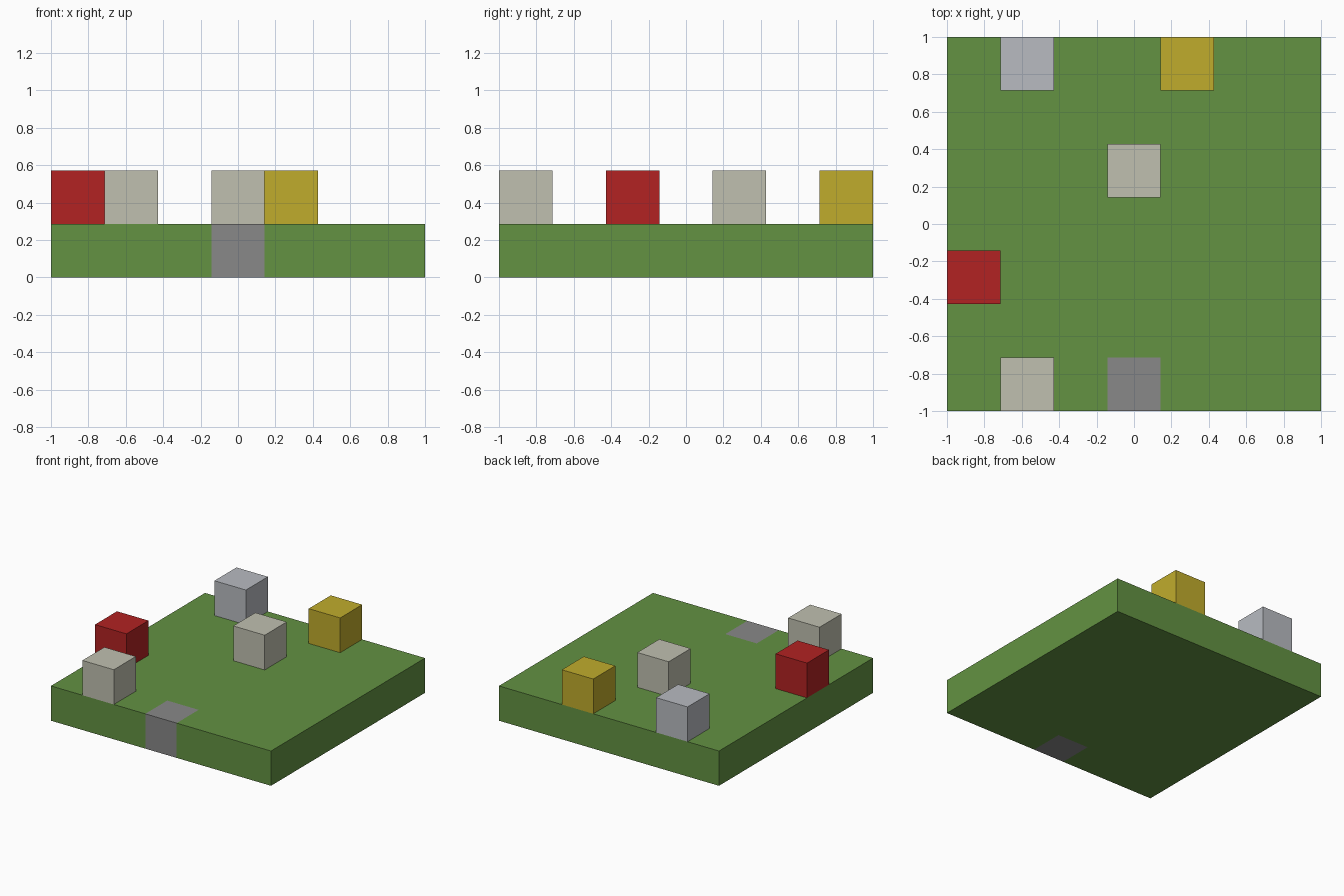
import bpy
import bmesh
from mathutils import Vector

if "Cube" in bpy.data.objects:
    bpy.data.objects.remove(bpy.data.objects["Cube"], do_unlink=True)

CELLS = 7
S = 2 / CELLS  # edge of one block


def material(name, rgb):
    """Flat material from 0-255 display colour, stored as linear values."""
    linear = [((c / 255 + 0.055) / 1.055) ** 2.4 for c in rgb]
    mat = bpy.data.materials.new(name)
    mat.use_nodes = True
    mat.diffuse_color = (*linear, 1)
    mat.node_tree.nodes["Principled BSDF"].inputs["Base Color"].default_value = (*linear, 1)
    return mat


grass = material("grass green", (99, 146, 66))
stone = material("path grey", (136, 136, 136))
beige = material("warm beige", (192, 192, 176))
silver = material("cool silver", (184, 187, 193))
red = material("deep red", (178, 34, 34))
yellow = material("mustard yellow", (192, 172, 44))


def add_object(name, bm, *mats):
    mesh = bpy.data.meshes.new(name)
    bm.to_mesh(mesh)
    bm.free()
    for mat in mats:
        mesh.materials.append(mat)
    obj = bpy.data.objects.new(name, mesh)
    bpy.context.collection.objects.link(obj)
    return obj


def box(size, centre):
    bm = bmesh.new()
    bmesh.ops.create_cube(bm, size=1)
    bmesh.ops.scale(bm, vec=size, verts=bm.verts)
    bmesh.ops.translate(bm, vec=centre, verts=bm.verts)
    return bm


# Ground slab, cut along the borders of the path cell at its front edge
bm = box((2, 2, S), (0, 0, S / 2))
for point, normal in (((-S / 2, 0, 0), (1, 0, 0)),
                      ((S / 2, 0, 0), (1, 0, 0)),
                      ((0, S - 1, 0), (0, 1, 0))):
    bmesh.ops.bisect_plane(bm, geom=bm.verts[:] + bm.edges[:] + bm.faces[:],
                           plane_co=Vector(point), plane_no=Vector(normal))
for face in bm.faces:
    c = face.calc_center_median()
    face.material_index = int(abs(c.x) < S / 2 - 0.01 and c.y < S - 1)
add_object("ground", bm, grass, stone)

# Blocks standing on the ground, placed by column and row
blocks = (
    ("front_block", 1, 0, beige),
    ("centre_block", 3, 4, beige),
    ("back_right_block", 1, 6, silver),
    ("side_block", 0, 2, red),
    ("back_left_block", 4, 6, yellow),
)
for name, col, row, mat in blocks:
    centre = ((col + 0.5) * S - 1, (row + 0.5) * S - 1, 1.5 * S)
    add_object(name, box((S, S, S), centre), mat)
